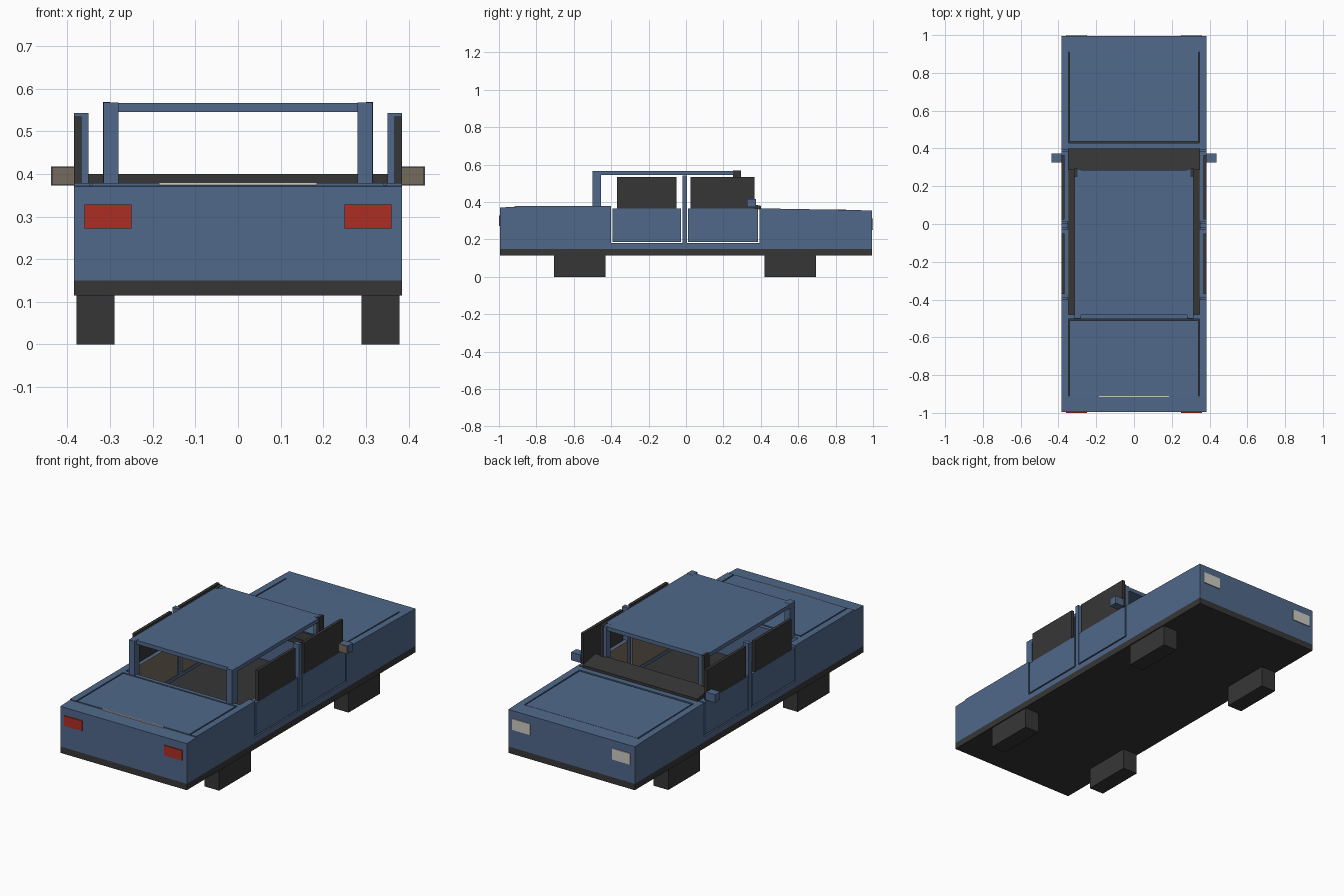
import bpy

cube = bpy.data.objects.get("Cube")
if cube:
    bpy.data.objects.remove(cube, do_unlink=True)


def material(name, rgb):
    m = bpy.data.materials.new(name)
    m.use_nodes = True
    m.diffuse_color = (*rgb, 1)
    bsdf = next(n for n in m.node_tree.nodes if n.type == 'BSDF_PRINCIPLED')
    bsdf.inputs["Base Color"].default_value = (*rgb, 1)
    return m


BLUE = material("body blue", (0.08, 0.14, 0.255))
DARK = material("dark trim", (0.037, 0.037, 0.037))
RED = material("tail light red", (0.42, 0.026, 0.017))
PALE = material("lamp pale", (0.62, 0.6, 0.55))
TAN = material("lining tan", (0.18, 0.145, 0.11))


def prism(name, mat, x, profile):
    """Extrude a (y, z) outline between two x values."""
    n = len(profile)
    verts = [(px, y, z) for px in x for y, z in profile]
    faces = [tuple(range(n))[::-1], tuple(range(n, 2 * n))]
    faces += [(i, (i + 1) % n, n + (i + 1) % n, n + i) for i in range(n)]
    me = bpy.data.meshes.new(name)
    me.from_pydata(verts, [], faces)
    me.materials.append(mat)
    ob = bpy.data.objects.new(name, me)
    bpy.context.collection.objects.link(ob)
    # outward normals
    import bmesh
    bm = bmesh.new()
    bm.from_mesh(me)
    bmesh.ops.recalc_face_normals(bm, faces=bm.faces)
    bm.to_mesh(me)
    bm.free()
    return ob


def box(name, mat, x, y, z):
    return prism(name, mat, x, [(y[0], z[0]), (y[1], z[0]), (y[1], z[1]), (y[0], z[1])])


def sym(x):
    return (-x, x)


W, IN = 0.385, 0.35       # outer and inner side of the shell
TAIL, NOSE = -0.995, 0.995

# Chassis: dark skirt and cabin floor
box("skirt", DARK, sym(W), (TAIL, NOSE), (0.115, 0.15))
box("cabin_floor", DARK, sym(IN), (-0.5, 0.42), (0.15, 0.165))

# Rear body with a recessed boot lid
box("rear_body", BLUE, sym(W), (TAIL, -0.485), (0.15, 0.35))
box("boot_seam", DARK, sym(0.36), (-0.93, -0.49), (0.35, 0.357))
prism("tail_edge", BLUE, sym(0.348), [(TAIL, 0.35), (-0.91, 0.35), (-0.91, 0.374), (TAIL, 0.371)])
box("boot_lid", BLUE, sym(0.341), (-0.911, -0.51), (0.357, 0.379))
box("boot_ledge", BLUE, sym(0.348), (-0.502, -0.48), (0.35, 0.379))
box("boot_strip", PALE, sym(0.185), (-0.916, -0.911), (0.372, 0.38))

# Front body with a recessed bonnet
box("front_body", BLUE, sym(W), (0.4, NOSE), (0.15, 0.335))
box("bonnet_seam", DARK, sym(0.36), (0.41, 0.93), (0.335, 0.342))
prism("nose_edge", BLUE, sym(0.348), [(0.91, 0.335), (NOSE, 0.335), (NOSE, 0.354), (0.91, 0.357)])
prism("bonnet", BLUE, sym(0.341), [(0.438, 0.342), (0.911, 0.342), (0.911, 0.358), (0.438, 0.364)])
box("cowl", BLUE, sym(0.348), (0.4, 0.43), (0.335, 0.366))

# Dashboard shelf
prism("dashboard", DARK, sym(IN), [(0.285, 0.372), (0.4, 0.36), (0.4, 0.38), (0.285, 0.4)])

# Roof
box("roof", BLUE, sym(0.315), (-0.482, 0.287), (0.545, 0.566))

for side, s in (("left", 1), ("right", -1)):
    def pair(a, b):
        return tuple(sorted((s * a, s * b)))

    shell = pair(IN, W)

    # Fenders, sill and centre pillar
    prism(side + "_rear_fender", BLUE, pair(0.348, W),
          [(TAIL, 0.35), (-0.485, 0.35), (-0.485, 0.15), (-0.4, 0.15),
           (-0.4, 0.379), (-0.912, 0.379), (-0.912, 0.374), (TAIL, 0.371)])
    prism(side + "_front_fender", BLUE, pair(0.348, W),
          [(0.393, 0.15), (0.405, 0.15), (0.405, 0.335), (NOSE, 0.335),
           (NOSE, 0.354), (0.91, 0.357), (0.393, 0.366)])
    box(side + "_sill", BLUE, shell, (-0.4, 0.393), (0.15, 0.18))
    box(side + "_centre_pillar", BLUE, shell, (-0.019, 0.005), (0.18, 0.543))

    # Doors with lining and dark windows, separated by open seams
    for part, y, glass in (("rear", (-0.393, -0.027), (-0.37, -0.05)),
                           ("front", (0.01, 0.386), (0.025, 0.365))):
        box(f"{side}_{part}_door", BLUE, shell, y, (0.187, 0.366))
        box(f"{side}_{part}_door_lining", TAN, pair(IN - 0.005, IN), y, (0.187, 0.366))
        box(f"{side}_{part}_window", DARK, pair(0.367, 0.384), glass, (0.366, 0.535))

    # Roof posts
    post = pair(0.28, 0.315)
    box(side + "_rear_post", BLUE, post, (-0.5, -0.455), (0.37, 0.567))
    box(side + "_front_post", BLUE, pair(0.28, 0.3), (0.255, 0.291), (0.38, 0.567))
    box(side + "_front_post_trim", DARK, pair(0.3, 0.317), (0.25, 0.293), (0.38, 0.569))

    # Mirrors with a tan glass plate facing backwards
    box(side + "_mirror", BLUE, pair(0.38, 0.438), (0.33, 0.373), (0.373, 0.417))
    box(side + "_mirror_glass", TAN, pair(0.385, 0.436), (0.326, 0.33), (0.374, 0.416))

    # Lamps
    box(side + "_tail_light", RED, pair(0.25, 0.36), (-1.0, TAIL), (0.272, 0.328))
    box(side + "_headlight", PALE, pair(0.25, 0.36), (NOSE, 1.0), (0.25, 0.311))

    # Block wheels
    for part, y in (("rear", (-0.705, -0.43)), ("front", (0.42, 0.695))):
        box(f"{side}_{part}_wheel", DARK, pair(0.29, 0.379), y, (0, 0.12))
